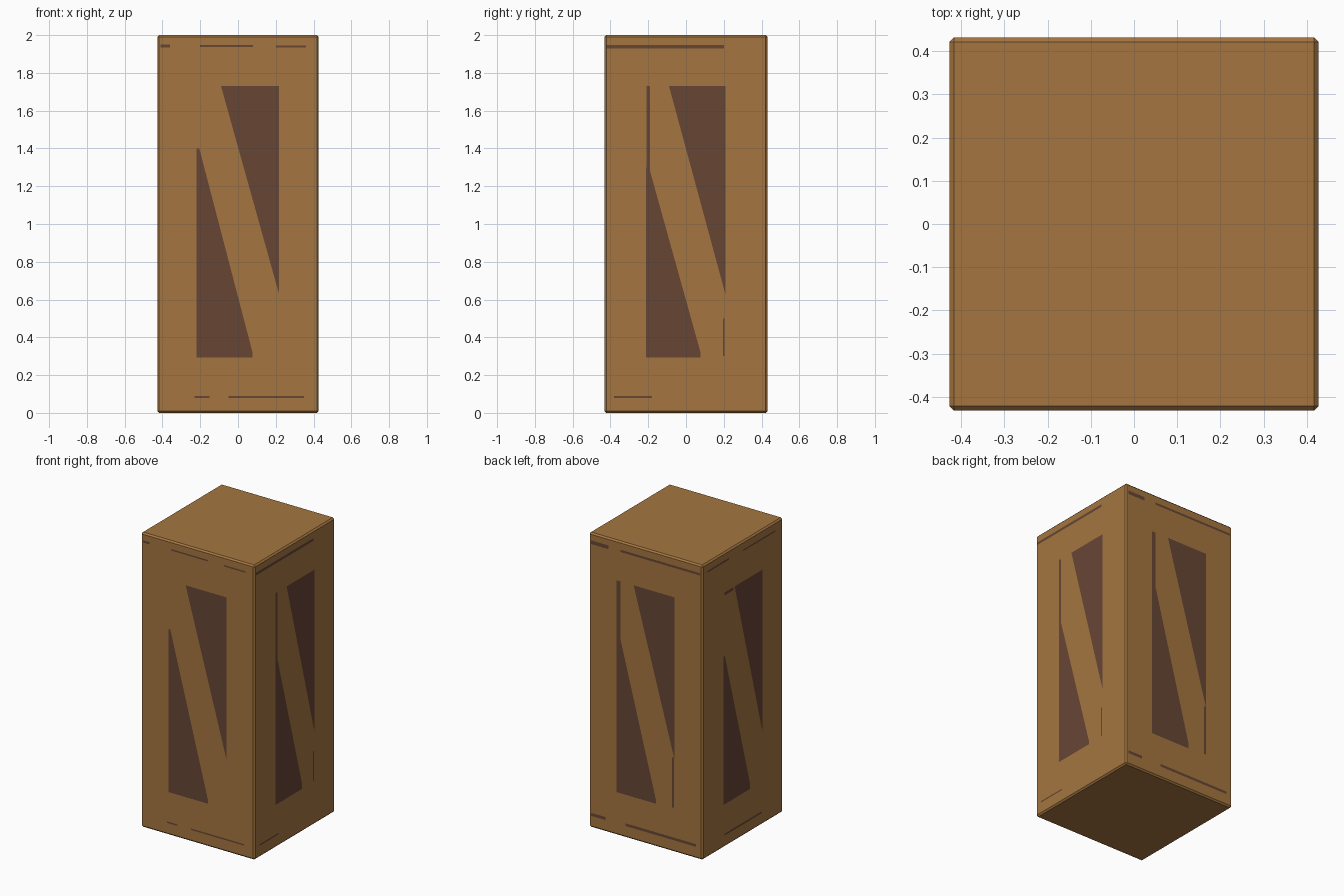
import bpy, bmesh, math
from mathutils import Matrix

if "Cube" in bpy.data.objects:
    bpy.data.objects.remove(bpy.data.objects["Cube"])

HX, HY, H = 0.427, 0.432, 2.0


def material(name, rgb):
    m = bpy.data.materials.new(name)
    m.diffuse_color = (*rgb, 1)
    m.use_nodes = True
    m.node_tree.nodes["Principled BSDF"].inputs["Base Color"].default_value = m.diffuse_color
    return m


wood = material("tan_wood", (0.376, 0.181, 0.051))
dark = material("dark_brown", (0.136, 0.061, 0.036))


def make_object(name, bm, mat):
    me = bpy.data.meshes.new(name)
    bm.to_mesh(me)
    bm.free()
    me.materials.append(mat)
    ob = bpy.data.objects.new(name, me)
    bpy.context.collection.objects.link(ob)
    return ob


# Crate body: tall box with a narrow chamfer on every edge
bm = bmesh.new()
bmesh.ops.create_cube(bm, size=1)
bmesh.ops.scale(bm, vec=(HX * 2, HY * 2, H), verts=bm.verts)
bmesh.ops.translate(bm, vec=(0, 0, H / 2), verts=bm.verts)
bmesh.ops.bevel(bm, geom=list(bm.edges), offset=0.01, segments=1,
                affect='EDGES', profile=0.5)
make_object("crate_body", bm, wood)


def rect(u0, u1, z0, z1):
    return [(u0, z0), (u1, z0), (u1, z1), (u0, z1)]


# Dark seam streaks per side: front, right, back, left
streaks = [
    [rect(-0.41, -0.36, 1.935, 1.95), rect(-0.20, 0.08, 1.937, 1.947),
     rect(0.20, 0.36, 1.935, 1.945), rect(-0.23, -0.15, 0.08, 0.09),
     rect(-0.05, 0.35, 0.08, 0.09)],
    [rect(-0.42, 0.20, 1.93, 1.948), rect(-0.38, -0.18, 0.08, 0.09),
     rect(-0.21, -0.19, 1.27, 1.73), rect(0.195, 0.205, 0.30, 0.50)],
    [rect(-0.41, -0.28, 1.925, 1.95), rect(-0.19, 0.41, 1.93, 1.945),
     rect(-0.41, -0.30, 0.08, 0.10), rect(-0.15, 0.38, 0.08, 0.098),
     rect(-0.22, -0.19, 1.35, 1.73), rect(0.20, 0.215, 0.30, 0.64)],
    [rect(-0.38, -0.15, 1.935, 1.947), rect(0.0, 0.35, 1.935, 1.945),
     rect(-0.2, 0.2, 0.08, 0.092), rect(-0.2, -0.1, 1.71, 1.73)],
]

# Painted panels: two dark triangles either side of a diagonal plank
for k, side in enumerate(("front", "right", "back", "left")):
    dist = (HY if k % 2 == 0 else HX) + 0.0015
    w = 0.217 if k % 2 == 0 else 0.208
    top_left = 1.40 if k % 2 == 0 else 1.30
    shapes = [
        [(-0.09, 1.73), (w, 0.63), (w, 1.73)],
        [(-w - 0.003, top_left), (-w - 0.003, 0.292), (0.077, 0.292),
         (0.077, 0.32), (-w + 0.012, top_left)],
    ] + streaks[k]
    bm = bmesh.new()
    for pts in shapes:
        bm.faces.new([bm.verts.new((u, -dist, z)) for u, z in pts])
    bmesh.ops.transform(bm, matrix=Matrix.Rotation(k * math.pi / 2, 4, 'Z'),
                        verts=bm.verts)
    make_object(side + "_panel_recess", bm, dark)
